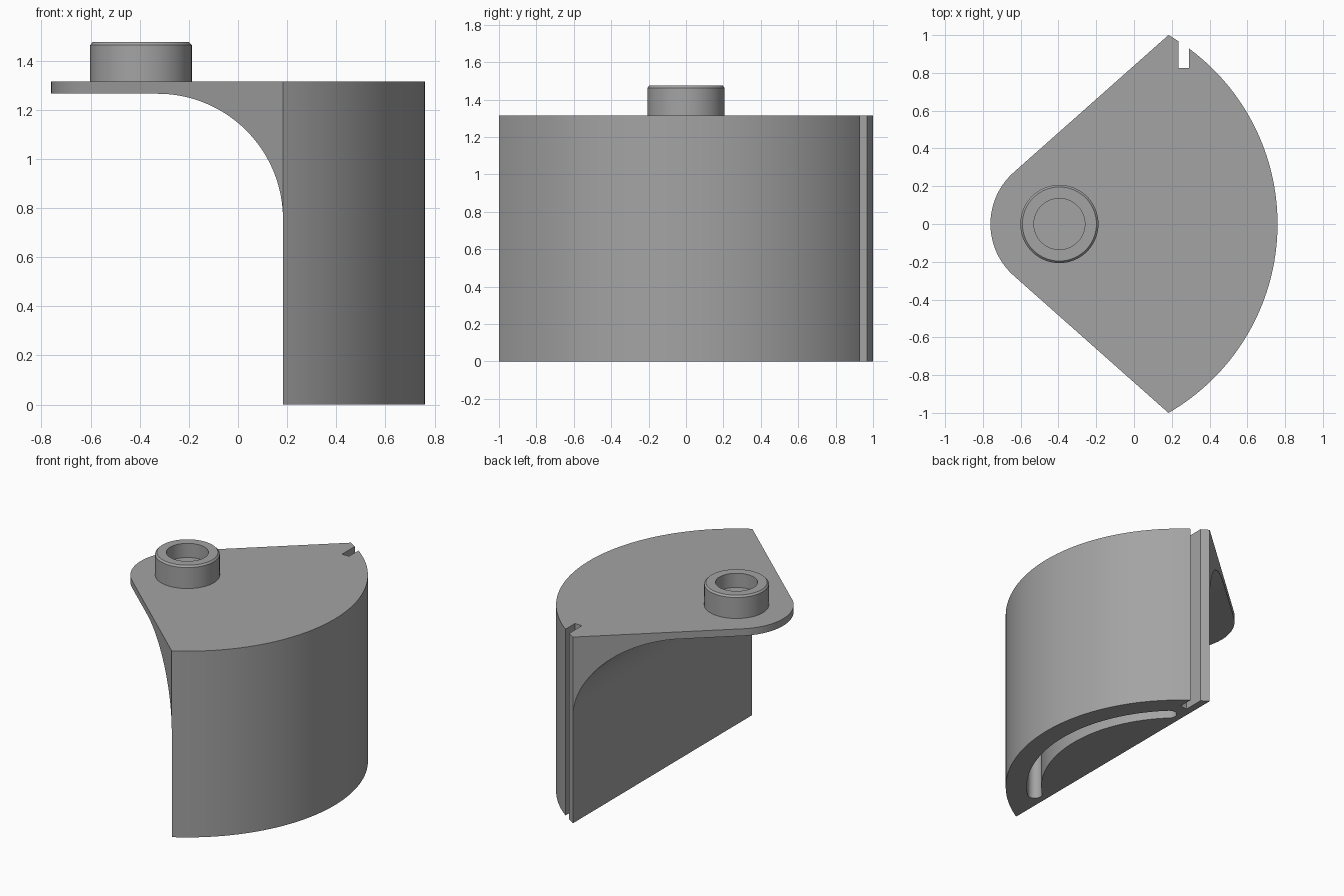
import bpy, bmesh, math
from math import cos, sin, radians
from mathutils import Matrix

if "Cube" in bpy.data.objects:
    bpy.data.objects.remove(bpy.data.objects["Cube"])

HUB_X = -0.395      # shared centre of hub, rounded tip and outer wall
TOP = 1.315

grey = bpy.data.materials.new("plain grey")
grey.diffuse_color = (0.37, 0.37, 0.37, 1)
grey.use_nodes = True
grey.node_tree.nodes["Principled BSDF"].inputs["Base Color"].default_value = grey.diffuse_color


def arc(cx, cy, r, a0, a1, n):
    return [(cx + r * cos(radians(a0 + (a1 - a0) * i / n)),
             cy + r * sin(radians(a0 + (a1 - a0) * i / n))) for i in range(n + 1)]


def make_object(name, bm):
    bmesh.ops.recalc_face_normals(bm, faces=bm.faces)
    mesh = bpy.data.meshes.new(name)
    bm.to_mesh(mesh)
    bm.free()
    mesh.materials.append(grey)
    ob = bpy.data.objects.new(name, mesh)
    bpy.context.collection.objects.link(ob)
    return ob


def prism(name, outline, low, high, along_y=False):
    """Extrude an outline up z, or an x-z outline along y."""
    bm = bmesh.new()
    if along_y:
        verts = [bm.verts.new((a, low, b)) for a, b in outline]
        step = (0, high - low, 0)
    else:
        verts = [bm.verts.new((a, b, low)) for a, b in outline]
        step = (0, 0, high - low)
    face = bm.faces.new(verts)
    new = bmesh.ops.extrude_face_region(bm, geom=[face], use_keep_orig=True)["geom"]
    bmesh.ops.translate(bm, vec=step, verts=[v for v in new if isinstance(v, bmesh.types.BMVert)])
    return make_object(name, bm)


def activate(ob):
    bpy.ops.object.select_all(action='DESELECT')
    ob.select_set(True)
    bpy.context.view_layer.objects.active = ob


def cut(target, cutter):
    cutter.hide_render = True
    mod = target.modifiers.new("cut", 'BOOLEAN')
    mod.operation, mod.solver, mod.object = 'DIFFERENCE', 'EXACT', cutter
    activate(target)
    bpy.ops.object.modifier_apply(modifier=mod.name)
    bpy.data.objects.remove(cutter)


def smooth(ob, angle):
    activate(ob)
    bpy.ops.object.shade_smooth_by_angle(angle=radians(angle))
    mod = ob.modifiers.new("flat face normals", 'WEIGHTED_NORMAL')
    mod.keep_sharp = True


# Body: fan outline with a wide outer arc and a rounded tip
tip_angle = 60 + math.degrees(math.acos(0.365 / 1.155))
outline = (arc(HUB_X, 0, 1.155, -60, 60, 72)
           + arc(HUB_X, 0, 0.365, tip_angle, 360 - tip_angle, 32))
body = prism("body", outline, 0, TOP)

# Underside clearance with a large rounded bracket curve
clearance = ([(-2, -1), (0.183, -1)] + arc(-0.327, 0.755, 0.51, 0, 90, 36) + [(-2, 1.265)])
cut(body, prism("clearance_cutter", clearance, -2, 2, along_y=True))

# Vertical groove at the rear corner
cut(body, prism("groove_cutter", [(0.235, 0.825), (0.29, 0.825), (0.29, 1.2), (0.235, 1.2)], -0.5, 2))

# Curved slot in the base, with round ends
R, W, A = 0.967, 0.048, 46
ex, ey = HUB_X + R * cos(radians(A)), R * sin(radians(A))
slot = (arc(HUB_X, 0, R + W, -A, A, 56) + arc(ex, ey, W, A, A + 180, 12)[1:-1]
        + arc(HUB_X, 0, R - W, A, -A, 56) + arc(ex, -ey, W, 180 - A, 360 - A, 12)[1:-1])
cut(body, prism("slot_cutter", slot, -0.2, 0.5))
smooth(body, 25)

# Hub: round boss with chamfered rim and blind hole
bm = bmesh.new()
profile = [(0, 1.30), (0.207, 1.30), (0.207, 1.463), (0.196, 1.475),
           (0.135, 1.475), (0.135, 1.375), (0, 1.375)]
pts = [bm.verts.new((r, 0, z)) for r, z in profile]
edges = [bm.edges.new(pair) for pair in zip(pts, pts[1:])]
bmesh.ops.spin(bm, geom=pts + edges, cent=(0, 0, 0), axis=(0, 0, 1),
               angle=2 * math.pi, steps=64, use_merge=False)
bmesh.ops.remove_doubles(bm, verts=bm.verts, dist=1e-5)
bmesh.ops.transform(bm, matrix=Matrix.Translation((HUB_X, 0, 0)), verts=bm.verts)
smooth(make_object("hub", bm), 30)
